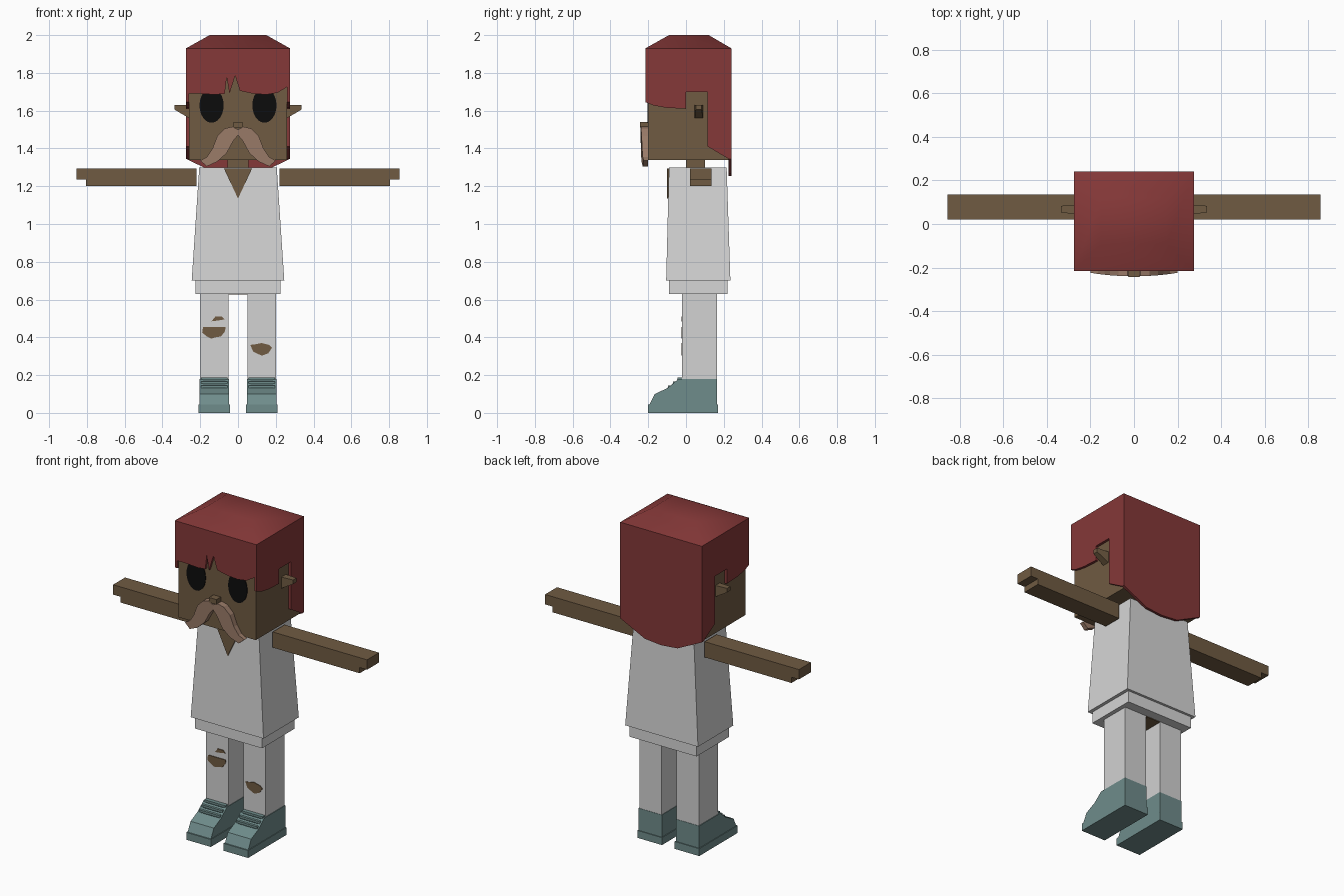
import bpy, bmesh, math
from mathutils import Vector

cube = bpy.data.objects.get("Cube")
if cube:
    bpy.data.objects.remove(cube, do_unlink=True)


def material(name, hexcode):
    rgb = [int(hexcode[i:i + 2], 16) / 255 for i in (0, 2, 4)]
    col = [((c + 0.055) / 1.055) ** 2.4 for c in rgb] + [1]
    m = bpy.data.materials.new(name)
    m.use_nodes = True
    m.diffuse_color = col
    m.node_tree.nodes["Principled BSDF"].inputs["Base Color"].default_value = col
    return m


SKIN = material("skin brown", "705b42")
HAIR = material("dark red hair", "853838")
BEARD = material("rosy brown moustache", "9a7b68")
SHIRT = material("shirt white", "d6d6d6")
PANTS = material("trouser white", "d2d2d2")
SHOE = material("shoe teal", "6f8c8b")
LACE = material("dark teal", "3f5857")
BLACK = material("eye black", "0c0c0c")


def finish(name, bm, mat):
    bmesh.ops.recalc_face_normals(bm, faces=bm.faces)
    me = bpy.data.meshes.new(name)
    bm.to_mesh(me)
    bm.free()
    me.materials.append(mat)
    ob = bpy.data.objects.new(name, me)
    bpy.context.collection.objects.link(ob)
    return ob


def prism(name, pts, axis, a, b, mat):
    """Extrude a flat outline along x or y, from a to b."""
    bm = bmesh.new()
    place = (lambda p: (a, p[0], p[1])) if axis == "x" else (lambda p: (p[0], a, p[1]))
    face = bm.faces.new([bm.verts.new(place(p)) for p in pts])
    ext = bmesh.ops.extrude_face_region(bm, geom=[face])["geom"]
    move = Vector((b - a, 0, 0)) if axis == "x" else Vector((0, b - a, 0))
    bmesh.ops.translate(bm, vec=move, verts=[g for g in ext if isinstance(g, bmesh.types.BMVert)])
    return finish(name, bm, mat)


def block(name, x, y, z, mat, top_x=None, top_y=None):
    """Box from ranges, with an optional different top."""
    bm = bmesh.new()
    bmesh.ops.create_cube(bm, size=1)
    for v in bm.verts:
        up = v.co.z > 0
        rx = top_x if up and top_x else x
        ry = top_y if up and top_y else y
        v.co = (rx[v.co.x > 0], ry[v.co.y > 0], z[up])
    return finish(name, bm, mat)


def span(s, a, b):
    return tuple(sorted((s * a, s * b)))


# Head and neck
block("head", (-0.26, 0.26), (-0.2, 0.225), (1.34, 1.925), SKIN)
block("neck", (-0.055, 0.055), (0, 0.1), (1.28, 1.345), SKIN)
block("nose", (-0.025, 0.025), (-0.243, -0.195), (1.51, 1.54), SKIN)

# Hair: domed cap, fringe, side locks and back panel
cap = block("hair_cap", (-0.275, 0.275), (-0.215, 0.24), (1.93, 2.0), HAIR,
            (-0.15, 0.15), (-0.09, 0.12))
bpy.context.view_layer.objects.active = cap
cap.select_set(True)
bpy.ops.object.shade_smooth_by_angle(angle=math.radians(45))
cap.select_set(False)

fringe = [(-0.275, 1.93), (-0.275, 1.69), (-0.2, 1.69), (-0.12, 1.685), (-0.07, 1.69),
          (-0.06, 1.775), (-0.045, 1.69), (-0.015, 1.785), (0.01, 1.705), (0.08, 1.69),
          (0.15, 1.685), (0.21, 1.695), (0.275, 1.735), (0.275, 1.93)]
prism("hair_fringe", fringe, "y", -0.215, -0.2, HAIR)

lock = [(-0.215, 1.93), (-0.215, 1.645), (-0.17, 1.627), (-0.1, 1.615), (0, 1.61), (0, 1.7),
        (0.115, 1.7), (0.115, 1.41), (0.225, 1.345), (0.24, 1.345), (0.24, 1.93)]
back = [(-0.275, 1.93), (-0.275, 1.345), (-0.11, 1.265), (0, 1.255), (0.11, 1.265),
        (0.275, 1.345), (0.275, 1.93)]
prism("hair_back", back, "y", 0.225, 0.24, HAIR)

# Half outline of the moustache
whisker = [(0, 1.5), (0.03, 1.515), (0.07, 1.505), (0.11, 1.465), (0.135, 1.4), (0.165, 1.355),
           (0.2, 1.335), (0.165, 1.305), (0.11, 1.33), (0.06, 1.375), (0.025, 1.44), (0, 1.47)]

# Shoe outline seen from the side
upper = [(-0.195, 0.04), (-0.165, 0.1), (-0.095, 0.133), (-0.04, 0.18), (0.165, 0.18), (0.165, 0.04)]

for s, side in ((1, "left"), (-1, "right")):
    prism(side + "_hair_lock", lock, "x", s * 0.26, s * 0.275, HAIR)

    # Eye plate
    eye = [(s * 0.14 + 0.064 * math.cos(t * math.pi / 12), 1.628 + 0.092 * math.sin(t * math.pi / 12))
           for t in range(24)]
    prism(side + "_eye", eye, "y", -0.204, -0.199, BLACK)

    # Moustache half, curving back to the cheek
    tache = prism(side + "_moustache", [(s * x, z) for x, z in whisker], "y", -0.24, -0.2, BEARD)
    for v in tache.data.vertices:
        if v.co.y < -0.22:
            v.co.y += 0.4 * v.co.x ** 2

    # Ear, tapered outwards
    ear = block(side + "_ear", span(s, 0.25, 0.335), (0.045, 0.09), (1.555, 1.63), SKIN)
    for v in ear.data.vertices:
        if abs(v.co.x) > 0.3:
            v.co.y = 0.0675 + (v.co.y - 0.0675) * 0.7
            v.co.z = max(v.co.z, 1.605)

    # Arm with a stepped hand
    arm = [(s * x, z) for x, z in ((0.22, 1.2), (0.805, 1.2), (0.805, 1.235),
                                   (0.855, 1.235), (0.855, 1.295), (0.22, 1.295))]
    prism(side + "_arm", arm, "y", 0.02, 0.135, SKIN)

    # Leg
    block(side + "_leg", span(s, 0.05, 0.2), (-0.02, 0.163), (0.15, 0.64), PANTS)

    # Shoe
    block(side + "_sole", span(s, 0.043, 0.208), (-0.2, 0.17), (0, 0.045), SHOE)
    prism(side + "_shoe", upper, "x", s * 0.047, s * 0.204, SHOE)
    for i in range(3):
        y, z = -0.095 + i * 0.025, 0.13 + i * 0.021
        block(f"{side}_lace_{i}", span(s, 0.055, 0.196), (y, y + 0.024), (z, z + 0.016), SHOE)
        block(f"{side}_lace_line_{i}", span(s, 0.065, 0.186), (y - 0.002, y), (z, z + 0.004), LACE)

# Shirt with hem, and the open neckline
block("shirt", (-0.245, 0.245), (-0.105, 0.235), (0.7, 1.3), SHIRT, (-0.205, 0.205), (-0.09, 0.215))
block("shirt_hem", (-0.225, 0.225), (-0.09, 0.22), (0.63, 0.71), SHIRT)
block("body_underside", (-0.05, 0.05), (-0.02, 0.163), (0.626, 0.632), SKIN)
prism("neckline", [(-0.075, 1.295), (0, 1.135), (0.075, 1.295)], "y", -0.1, -0.085, SKIN)

# Ragged tears at the knees
tears = {
    "right_knee_tear": [(-0.185, 0.455), (-0.19, 0.425), (-0.165, 0.405), (-0.14, 0.393), (-0.12, 0.4),
                        (-0.09, 0.405), (-0.07, 0.43), (-0.065, 0.455)],
    "right_thigh_tear": [(-0.14, 0.485), (-0.1, 0.49), (-0.07, 0.495), (-0.085, 0.51), (-0.12, 0.51)],
    "left_knee_tear": [(0.065, 0.36), (0.08, 0.325), (0.125, 0.303), (0.16, 0.315), (0.18, 0.345),
                       (0.165, 0.36), (0.125, 0.37), (0.085, 0.362)],
}
for name, pts in tears.items():
    prism(name, pts, "y", -0.024, -0.019, SKIN)
